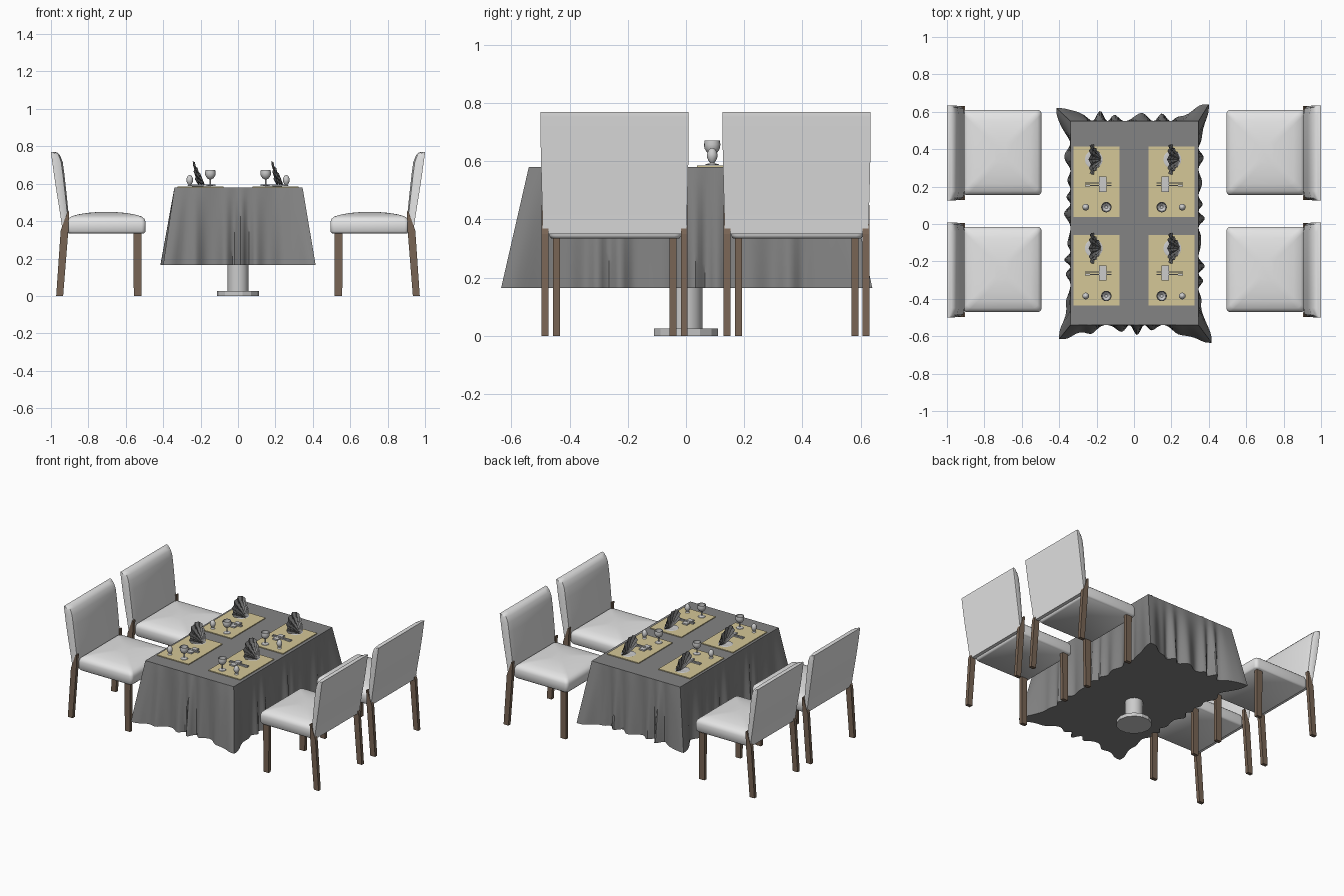
import bpy
import bmesh
import math

cube = bpy.data.objects.get("Cube")
if cube:
    bpy.data.objects.remove(cube, do_unlink=True)


def material(name, r, g, b):
    mat = bpy.data.materials.new(name)
    mat.use_nodes = True
    mat.diffuse_color = (r, g, b, 1)
    bsdf = next(n for n in mat.node_tree.nodes if n.type == "BSDF_PRINCIPLED")
    bsdf.inputs["Base Color"].default_value = (r, g, b, 1)
    return mat


WHITE = material("white_upholstery", 0.78, 0.78, 0.78)
GREY = material("grey_cloth", 0.23, 0.23, 0.23)
WOOD = material("brown_wood", 0.19, 0.13, 0.09)
STRAW = material("straw_mat", 0.66, 0.57, 0.31)
PALE = material("pale_tableware", 0.6, 0.6, 0.6)


def finish(bm, name, mat, angle=None):
    bmesh.ops.recalc_face_normals(bm, faces=bm.faces)
    mesh = bpy.data.meshes.new(name)
    bm.to_mesh(mesh)
    bm.free()
    mesh.materials.append(mat)
    obj = bpy.data.objects.new(name, mesh)
    bpy.context.scene.collection.objects.link(obj)
    if angle:
        bpy.ops.object.select_all(action="DESELECT")
        obj.select_set(True)
        bpy.context.view_layer.objects.active = obj
        bpy.ops.object.shade_smooth_by_angle(angle=math.radians(angle))
    return obj


def loft(name, rings, mat, angle=None):
    """Skin a stack of closed rings and cap both ends."""
    bm = bmesh.new()
    loops = [[bm.verts.new(p) for p in ring] for ring in rings]
    n = len(loops[0])
    for a, b in zip(loops, loops[1:]):
        for i in range(n):
            j = (i + 1) % n
            bm.faces.new((a[i], a[j], b[j], b[i]))
    bm.faces.new(loops[0])
    bm.faces.new(loops[-1])
    return finish(bm, name, mat, angle)


def rect(x0, x1, y0, y1, z):
    return [(x0, y0, z), (x1, y0, z), (x1, y1, z), (x0, y1, z)]


def box(name, x0, x1, y0, y1, z0, z1, mat):
    return loft(name, [rect(x0, x1, y0, y1, z0), rect(x0, x1, y0, y1, z1)], mat)


def lathe(name, x, y, profile, mat, sides=16, angle=40):
    turns = [2 * math.pi * i / sides for i in range(sides)]
    rings = [[(x + r * math.cos(t), y + r * math.sin(t), z) for t in turns]
             for r, z in profile]
    return loft(name, rings, mat, angle)


def round_rect(cx, cy, hx, hy, r, z):
    pts = []
    for k, (sx, sy) in enumerate(((1, 1), (-1, 1), (-1, -1), (1, -1))):
        for i in range(5):
            t = math.pi / 2 * (k + i / 4)
            pts.append((cx + sx * (hx - r) + r * math.cos(t),
                        cy + sy * (hy - r) + r * math.sin(t), z))
    return pts


# Chairs
def chair(side, yc, tag):
    def place(ring):
        return [(side * x, yc + y, z) for x, y, z in ring]

    # padded seat with a domed top
    seat = [(0.335, 0.008), (0.345, 0), (0.395, 0), (0.412, 0.006), (0.425, 0.022),
            (0.436, 0.06), (0.444, 0.11), (0.449, 0.17)]
    loft("seat_" + tag, [place(round_rect(0.704, 0.002, 0.21 - d, 0.228 - d, 0.022, z))
                         for z, d in seat], WHITE, 50)

    # reclined back, rounded towards the sitter
    rings = []
    for z, x0, x1, w in [(0.35, 0.903, 0.938, 0.247), (0.44, 0.906, 0.951, 0.249),
                         (0.55, 0.917, 0.969, 0.252), (0.65, 0.928, 0.984, 0.254),
                         (0.715, 0.937, 0.993, 0.254), (0.75, 0.951, 0.998, 0.254),
                         (0.765, 0.965, 1.0, 0.254), (0.77, 0.98, 1.0, 0.254)]:
        t = x1 - x0
        half = [(x1, w), (x0 + 0.55 * t, w), (x0 + 0.15 * t, w - 0.012), (x0, w - 0.05)]
        rings.append(place([(x, y, z) for x, y in half] +
                           [(x, -y, z) for x, y in reversed(half)]))
    loft("backrest_" + tag, rings, WHITE, 40)

    # straight front legs and splayed rear legs
    for s in (-1, 1):
        y0, y1 = s * 0.2 - 0.012, s * 0.2 + 0.012
        loft("front_leg_" + tag, [place(rect(0.517, 0.557, y0, y1, 0)),
                                  place(rect(0.515, 0.56, y0, y1, 0.34))], WOOD)
        y0, y1 = s * 0.239 - 0.012, s * 0.239 + 0.012
        loft("rear_leg_" + tag, [place(rect(0.935, 0.972, y0, y1, 0)),
                                 place(rect(0.907, 0.948, y0, y1, 0.35)),
                                 place(rect(0.903, 0.912, y0, y1, 0.45))], WOOD)


for side, name in ((1, "left"), (-1, "right")):
    chair(side, 0.38, name + "_rear")
    chair(side, -0.245, name + "_front")


# Draped tablecloth with rippled sides and flared corners
X0, X1, Y0, Y1 = -0.34, 0.345, -0.54, 0.55
TOP, HEM = 0.58, 0.165
corners = [(X0, Y0), (X1, Y0), (X1, Y1), (X0, Y1)]
flares = [(-0.06, -0.075), (0.07, -0.095), (0.055, 0.09), (-0.075, 0.07)]
normals = [(0, -1), (1, 0), (0, 1), (-1, 0)]
samples = []
for k in range(4):
    (ax, ay), (bx, by) = corners[k], corners[(k + 1) % 4]
    fa, fb, n = flares[k], flares[(k + 1) % 4], normals[k]
    length = math.hypot(bx - ax, by - ay)
    amp = 0.055 if k % 2 == 0 else 0.034
    steps = int(length / 0.011)
    for i in range(steps):
        u = i / steps
        s = u * length
        ga = math.exp(-(s / 0.08) ** 4)
        gb = math.exp(-((length - s) / 0.08) ** 4)
        wave = 0.5 + 0.5 * math.sin(58 * s + 1.3 * math.sin(17 * s + 2 * k) + k)
        wave *= 0.7 + 0.3 * math.sin(23 * s + k)
        out = amp * wave * (1 - ga) * (1 - gb)
        samples.append((ax + (bx - ax) * u, ay + (by - ay) * u,
                        n[0] * out, n[1] * out,
                        fa[0] * ga + fb[0] * gb, fa[1] * ga + fb[1] * gb))
rings = []
for level in range(11):
    f = level / 10
    rings.append([(x + rx * f ** 0.8 + cx * f, y + ry * f ** 0.8 + cy * f,
                   TOP - f * (TOP - HEM)) for x, y, rx, ry, cx, cy in samples])
loft("tablecloth", rings, GREY, 40)

# Pedestal
lathe("pedestal_column", 0, 0, [(0.056, 0.02), (0.056, 0.2)], PALE, 20)
lathe("pedestal_base", 0, 0, [(0.112, 0), (0.112, 0.025)], PALE, 14, 20)


# Folded napkin: three pleated fans, each shorter than the one behind
def napkin(x, y, tag):
    bm = bmesh.new()
    for layer in range(3):
        size = 0.13 - 0.03 * layer
        foot, rim = [], []
        for i in range(15):
            t = math.radians(-78 + 156 * i / 14)
            r = size * (0.62 + 0.38 * math.cos(t) ** 2)
            pleat = 0.006 * (-1) ** i
            bx = x + 0.014 * layer
            foot.append(bm.verts.new((bx + 0.01 + pleat / 2, y + 0.012 * math.sin(t), 0.59)))
            rim.append(bm.verts.new((bx - 0.02 * math.cos(t) + pleat,
                                     y + r * math.sin(t), 0.59 + r * math.cos(t))))
        for i in range(14):
            bm.faces.new((foot[i], foot[i + 1], rim[i + 1], rim[i]))
    finish(bm, "napkin_" + tag, GREY)


# Place settings
GLASS = [(0.024, 0.587), (0.022, 0.59), (0.004, 0.594), (0.004, 0.622), (0.018, 0.63),
         (0.027, 0.645), (0.028, 0.658), (0.026, 0.672), (0.023, 0.67), (0.022, 0.65),
         (0.008, 0.636)]
EGG = [(0.014, 0.587), (0.007, 0.594), (0.013, 0.602), (0.018, 0.614), (0.018, 0.624),
       (0.014, 0.636), (0.008, 0.643), (0.002, 0.646)]
for side, name in ((1, "left"), (-1, "right")):
    for dy, row in ((0, "rear"), (-0.475, "front")):
        tag = name + "_" + row

        def slab(part, x0, x1, y0, y1, z0, z1, mat):
            a, b = sorted((side * x0, side * x1))
            box(part + "_" + tag, a, b, y0 + dy, y1 + dy, z0, z1, mat)

        slab("placemat", 0.077, 0.323, 0.038, 0.415, 0.579, 0.586, STRAW)
        slab("folded_card", 0.148, 0.186, 0.172, 0.253, 0.586, 0.595, PALE)
        for k, y in enumerate((0.203, 0.217)):
            slab("cutlery_%d" % k, 0.12, 0.262, y, y + 0.005, 0.589, 0.597, PALE)
        slab("fork_head", 0.235, 0.262, 0.2, 0.211, 0.589, 0.597, PALE)
        nx = 0.205 if side > 0 else -0.215
        lathe("plate_" + tag, nx, 0.345 + dy,
              [(0.03, 0.586), (0.048, 0.59), (0.046, 0.591), (0.028, 0.588)], PALE)
        napkin(nx - 0.002, 0.345 + dy, tag)
        lathe("wine_glass_" + tag, side * 0.148, 0.09 + dy, GLASS, PALE)
        lathe("egg_cup_" + tag, side * 0.258, 0.09 + dy, EGG, PALE)
